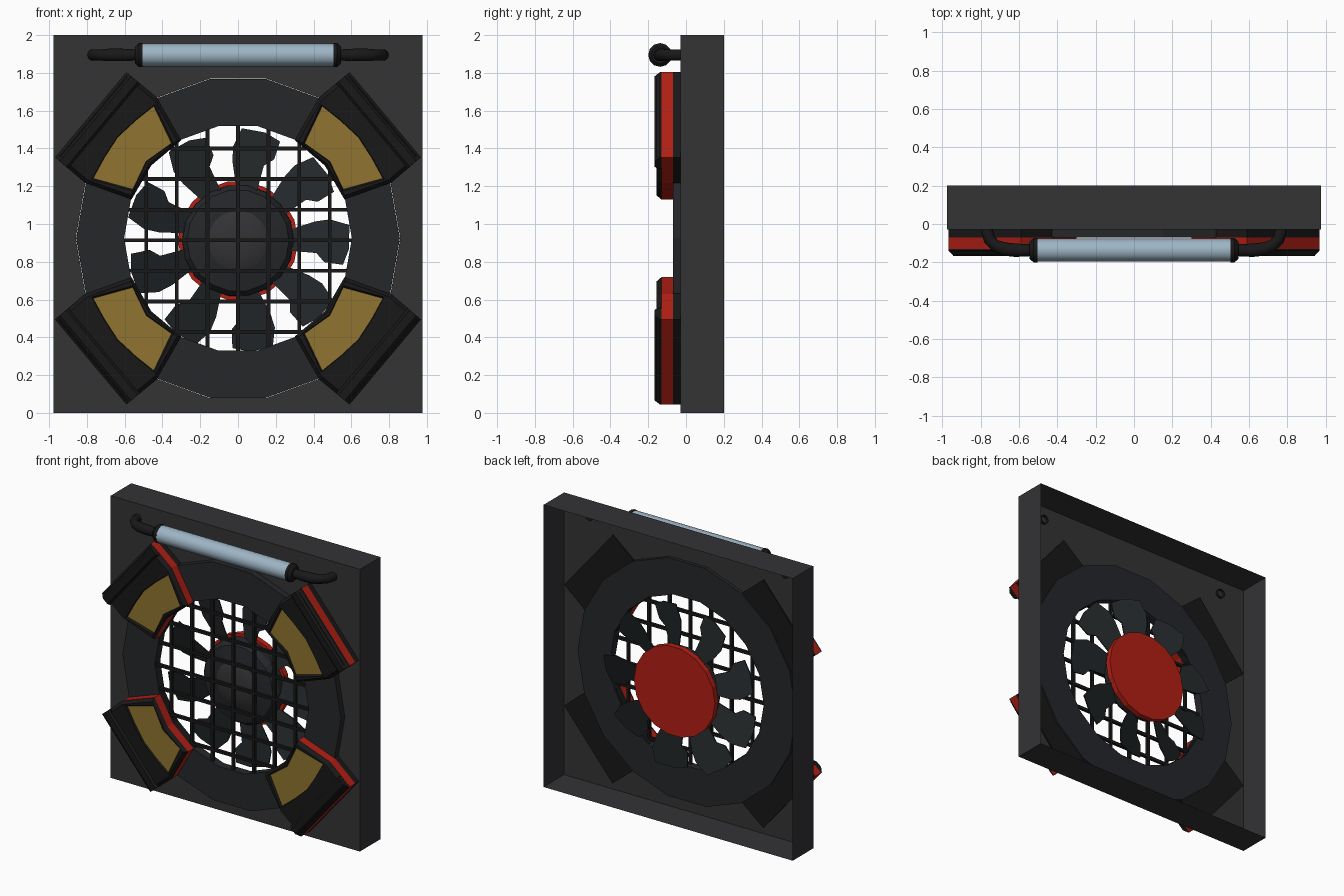
import bpy, bmesh
from math import sin, cos, pi, radians, sqrt
from mathutils import Vector

if "Cube" in bpy.data.objects:
    bpy.data.objects.remove(bpy.data.objects["Cube"])

CZ = 0.924  # height of the fan centre


def material(name, rgb):
    m = bpy.data.materials.new(name)
    m.diffuse_color = (*rgb, 1)
    m.use_nodes = True
    m.node_tree.nodes["Principled BSDF"].inputs["Base Color"].default_value = m.diffuse_color
    return m


PANEL = material("panel_grey", (0.033, 0.033, 0.036))
RING = material("ring_grey", (0.018, 0.020, 0.023))
BLADE = material("blade_grey", (0.017, 0.021, 0.023))
BLACK = material("black", (0.010, 0.009, 0.009))
RED = material("red", (0.45, 0.014, 0.007))
GOLD = material("gold", (0.28, 0.175, 0.030))
STEEL = material("pale_blue", (0.34, 0.46, 0.56))


def finish(name, bm, mat, smooth=False):
    bmesh.ops.recalc_face_normals(bm, faces=bm.faces)
    me = bpy.data.meshes.new(name)
    bm.to_mesh(me)
    bm.free()
    ob = bpy.data.objects.new(name, me)
    bpy.context.collection.objects.link(ob)
    me.materials.append(mat)
    if smooth:
        bpy.ops.object.select_all(action='DESELECT')
        ob.select_set(True)
        bpy.context.view_layer.objects.active = ob
        bpy.ops.object.shade_smooth_by_angle(angle=radians(40))
    return ob


def loft(name, rings, mat, caps=True, closed=False, smooth=False):
    """Skin a list of equal-length point loops."""
    bm = bmesh.new()
    vs = [[bm.verts.new(p) for p in r] for r in rings]
    pairs = list(zip(vs, vs[1:])) + ([(vs[-1], vs[0])] if closed else [])
    n = len(vs[0])
    for a, b in pairs:
        for i in range(n):
            j = (i + 1) % n
            bm.faces.new((a[i], a[j], b[j], b[i]))
    if caps and not closed:
        bm.faces.new(vs[0])
        bm.faces.new(vs[-1])
    return finish(name, bm, mat, smooth)


def circle(r, y, n=18, z=CZ):
    return [(r * cos(2 * pi * i / n), y, z + r * sin(2 * pi * i / n)) for i in range(n)]


# Housing: open-backed box with a round hole in its front panel
bm = bmesh.new()
front = [bm.verts.new((x, -0.03, z)) for x, z in ((-.977, 0), (.977, 0), (.977, 2), (-.977, 2))]
back = [bm.verts.new((v.co.x, 0.2, v.co.z)) for v in front]
hole = [bm.verts.new(p) for p in circle(0.859, -0.03)]
edges = [bm.edges.new((lp[i], lp[(i + 1) % len(lp)])) for lp in (front, hole) for i in range(len(lp))]
bmesh.ops.triangle_fill(bm, edges=edges, use_beauty=True, normal=(0, -1, 0))
for i in range(4):
    j = (i + 1) % 4
    bm.faces.new((front[i], front[j], back[j], back[i]))
finish("housing", bm, PANEL)

# Fan shroud ring
loft("shroud_ring", [circle(.603, -.01), circle(.603, -.07), circle(.857, -.07), circle(.857, -.01)],
     RING, closed=True)

# Grille of crossed square bars
bm = bmesh.new()
for k in range(-3, 4):
    d = k * 0.162
    half = sqrt(0.605 ** 2 - d ** 2)
    for vertical in (True, False):
        c = bmesh.ops.create_cube(bm, size=1)["verts"]
        size = (.02, .02, 2 * half) if vertical else (2 * half, .02, .02)
        bmesh.ops.scale(bm, vec=size, verts=c)
        bmesh.ops.translate(bm, verts=c, vec=(d, -.05, CZ) if vertical else (0, -.05, CZ - .01 + d))
finish("grille", bm, BLACK)

# Hub: red back disc, dark domed cover and centre boss
HZ = 0.912
loft("hub_disc", [circle(.318, .09, 18, HZ), circle(.318, .13, 18, HZ)], RED)
loft("hub_cover", [circle(r, y, 18, HZ) for r, y in
                   ((.297, .09), (.295, .04), (.27, .005), (.16, -.015))], RING)
loft("hub_boss", [circle(r, y, 18, HZ) for r, y in
                  ((.16, -.015), (.13, -.028), (.08, -.036), (.03, -.039))], PANEL, smooth=True)

# Nine pitched blades, profile given as (radius, angle offset)
bm = bmesh.new()
blade = ((.28, -11), (.42, -9), (.47, -14), (.57, -13), (.59, -4), (.595, 8), (.5, 13), (.42, 14), (.28, 12))
for k in range(9):
    loops = []
    for dy in (-.004, .004):
        loops.append([bm.verts.new((r * cos(radians(40 * k + a)), .06 + .0026 * a + dy,
                                    HZ + r * sin(radians(40 * k + a)))) for r, a in blade])
    f, b = loops
    bm.faces.new(f)
    bm.faces.new(b[::-1])
    for i in range(len(blade)):
        j = (i + 1) % len(blade)
        bm.faces.new((f[i], b[i], b[j], f[j]))
finish("fan_blades", bm, BLADE)

# Corner brackets, drawn in (u, v): u points out from the fan at 40 degrees
outline = [(.564, -.205), (.6, 0), (.564, .205), (.81, .296),
           (1.018, .294), (1.018, 0), (1.018, -.294), (.81, -.296)]


def polar(r, a):
    return (r * cos(radians(a)), r * sin(radians(a)))


pad = [polar(.615, -15), (.635, 0), polar(.615, 15), polar(.83, 17.5),
       polar(.826, 9), (.832, 0), polar(.826, -9), polar(.83, -17.5)]


def scaled(pts, s, u0):
    return [(u0 + (u - u0) * s, v * s) for u, v in pts]


for sx, nx in ((-1, "left"), (1, "right")):
    for sz, nz in ((-1, "lower"), (1, "upper")):
        c, s = cos(radians(40)), sin(radians(40))

        def place(pts, y):
            return [(sx * (u * c - v * s), y, CZ + sz * (u * s + v * c)) for u, v in pts]

        tag = f"{nz}_{nx}"
        loft("bracket_side_" + tag, [place(outline, -.07), place(outline, -.13)], RED)
        loft("bracket_back_" + tag, [place(outline, -.02), place(outline, -.07)], BLACK)
        loft("bracket_front_" + tag, [place(outline, -.13), place(scaled(outline, .93, .8), -.155),
                                      place(scaled(pad, 1.04, .75), -.155), place(pad, -.142)],
             BLACK, caps=False)
        loft("bracket_pad_" + tag, [place(pad, -.142), place(pad, -.135)], GOLD)
        # Raised outer bar with chamfered profile (u, y)
        prof = ((.925, -.13), (.925, -.153), (.94, -.166), (.985, -.166), (1.018, -.138), (1.018, -.13))
        loft("bracket_bar_" + tag, [[place([(u, v)], y)[0] for u, y in prof] for v in (-.294, .294)], BLACK)


# Handle: pale grip, black collars and bent end tubes
def xring(x, r, n=12):
    return [(x, -.137 + r * cos(2 * pi * i / n), 1.895 + r * sin(2 * pi * i / n)) for i in range(n)]


loft("handle_grip", [xring(-.51, .06), xring(.51, .06)], STEEL, smooth=True)
for sx, nx in ((-1, "left"), (1, "right")):
    loft("handle_collar_" + nx, [xring(sx * x, r) for x, r in
                                 ((.505, .063), (.525, .063), (.545, .045), (.545, .03))], BLACK, smooth=True)
    path = [(.54, -.137), (.62, -.137), (.68, -.13), (.725, -.112), (.755, -.08), (.767, -.04), (.767, -.01)]
    rings = []
    for i, (x, y) in enumerate(path):
        p0, p1 = path[max(i - 1, 0)], path[min(i + 1, len(path) - 1)]
        t = Vector((p1[0] - p0[0], p1[1] - p0[1], 0)).normalized()
        side = Vector((-t.y, t.x, 0))
        r = .035 if 0.6 < x < .7 else .031
        ring = [Vector((x, y, 1.895)) + r * (side * cos(k * pi / 5) + Vector((0, 0, sin(k * pi / 5))))
                for k in range(10)]
        rings.append([(sx * p.x, p.y, p.z) for p in ring])
    loft("handle_tube_" + nx, rings, BLACK, caps=False, smooth=True)
